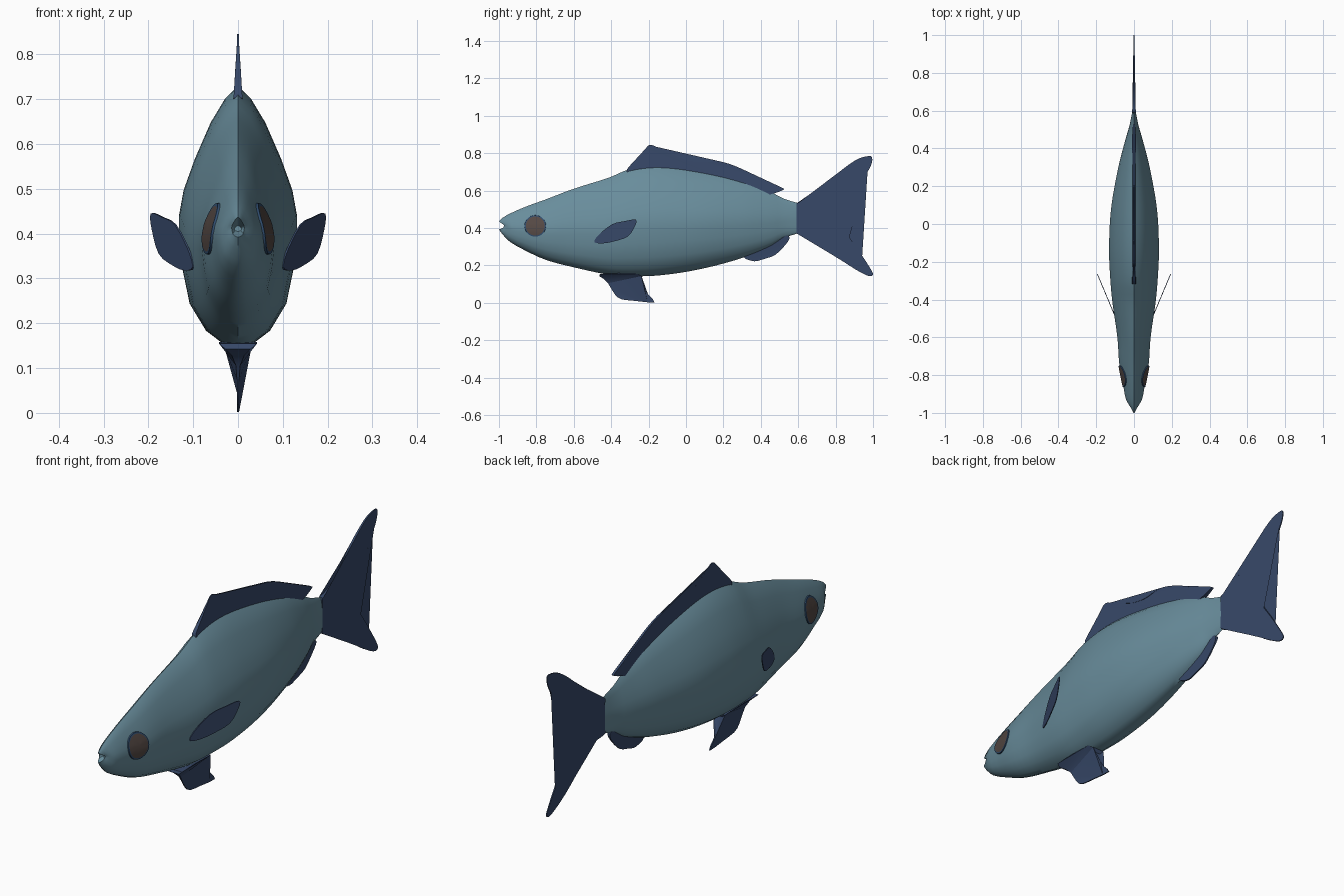
import bpy, bmesh, math
from mathutils import Vector

if "Cube" in bpy.data.objects:
    bpy.data.objects.remove(bpy.data.objects["Cube"])


def mat(name, rgb):
    m = bpy.data.materials.new(name)
    m.diffuse_color = (*rgb, 1)
    m.use_nodes = True
    m.node_tree.nodes["Principled BSDF"].inputs["Base Color"].default_value = m.diffuse_color
    return m


SKIN = mat("blue_grey_skin", (0.14, 0.265, 0.33))
FIN = mat("navy_fin", (0.038, 0.065, 0.14))
EYE = mat("brown_eye", (0.09, 0.066, 0.058))
RIM = mat("blue_eye_rim", (0.03, 0.075, 0.16))


def finish(name, bm, mats, angle=35):
    bmesh.ops.recalc_face_normals(bm, faces=bm.faces)
    me = bpy.data.meshes.new(name)
    bm.to_mesh(me)
    bm.free()
    ob = bpy.data.objects.new(name, me)
    bpy.context.collection.objects.link(ob)
    for m in mats:
        me.materials.append(m)
    bpy.ops.object.select_all(action='DESELECT')
    ob.select_set(True)
    bpy.context.view_layer.objects.active = ob
    bpy.ops.object.shade_smooth_by_angle(angle=math.radians(angle))
    return ob


# Body stations: y, top, bottom, half width
STATIONS = [(-1.0, .437, .392, .014), (-.98, .455, .365, .026), (-.94, .478, .325, .042),
            (-.86, .513, .28, .056), (-.75, .553, .23, .077), (-.6, .61, .19, .088),
            (-.41, .67, .15, .115), (-.3, .715, .142, .125), (-.14, .73, .147, .132),
            (.075, .703, .18, .122), (.3, .652, .24, .083), (.46, .59, .305, .042),
            (.52, .558, .345, .024), (.6, .533, .372, .008)]
# Half cross-section: height fraction, width fraction
SECTION = [(0, 0), (.02, .25), (.07, .55), (.17, .82), (.3, .94), (.42, 1),
           (.5, 1), (.6, .92), (.72, .73), (.86, .46), (.95, .22), (1, 0)]


def station(y):
    """Smoothly interpolated top, bottom and half width at y."""
    n = len(STATIONS)
    i = max(k for k in range(n - 1) if STATIONS[k][0] <= y + 1e-9)
    a, b = STATIONS[i], STATIONS[i + 1]
    p, q = STATIONS[max(i - 1, 0)], STATIONS[min(i + 2, n - 1)]
    h = b[0] - a[0]
    t = (y - a[0]) / h
    out = []
    for c in (1, 2, 3):
        m0 = (b[c] - p[c]) / (b[0] - p[0]) * h
        m1 = (q[c] - a[c]) / (q[0] - a[0]) * h
        out.append((2*t**3 - 3*t*t + 1) * a[c] + (t**3 - 2*t*t + t) * m0
                   + (3*t*t - 2*t**3) * b[c] + (t**3 - t*t) * m1)
    return out


def half_width(y, z):
    top, bot, w = station(y)
    u = min(max((z - bot) / (top - bot), 0), 1)
    for (u0, w0), (u1, w1) in zip(SECTION, SECTION[1:]):
        if u <= u1:
            return w * (w0 + (w1 - w0) * (u - u0) / (u1 - u0))
    return 0


# Body: lofted rings, lips bowed back at the corners, mouth folded inward
bm = bmesh.new()
LOOP = [(u, w) for u, w in SECTION] + [(u, -w) for u, w in SECTION[-2:0:-1]]


def ring(y, top, bot, w, bow):
    return [bm.verts.new((s * w, y + bow * s * s, bot + (top - bot) * u)) for u, s in LOOP]


rows = [ring(-.965, .418, .405, .008, .01)]
ys = []
for (a, *_), (b, *_) in zip(STATIONS, STATIONS[1:]):
    k = max(2, math.ceil((b - a) / .04))
    ys += [a + (b - a) * j / k for j in range(k)]
for y in ys + [.6]:
    rows.append(ring(y, *station(y), .028 * max(0, 1 - (y + 1) / .09)))
N = len(LOOP)
for r, s in zip(rows, rows[1:]):
    for i in range(N):
        bm.faces.new((r[i], r[(i + 1) % N], s[(i + 1) % N], s[i]))
bm.faces.new(rows[0])
bm.faces.new(rows[-1])
finish("body", bm, [SKIN], 40)


# Fins: rounded outlines in (y, z), given a tapering thickness
def rounded(pts, steps=3):
    out, n = [], len(pts)
    for i in range(n):
        p, a, b, q = (Vector(pts[(i + k) % n]) for k in (-1, 0, 1, 2))
        for j in range(steps):
            t = j / steps
            out.append(.5 * (2*a + (b - p)*t + (2*p - 5*a + 4*b - q)*t*t
                             + (3*a - p - 3*b + q)*t**3))
    return out


def fin(name, pts, half, x_at=lambda y: 0, steps=3):
    bm = bmesh.new()
    pts = rounded(pts, steps)
    left, right = ([bm.verts.new((x_at(y) + s * half(y, z), y, z)) for y, z in pts]
                   for s in (-1, 1))
    n = len(pts)
    for i in range(n):
        j = (i + 1) % n
        bm.faces.new((left[i], left[j], right[j], right[i]))
    caps = [bm.faces.new(left), bm.faces.new(right[::-1])]
    bmesh.ops.triangulate(bm, faces=caps, ngon_method='EAR_CLIP')
    return finish(name, bm, [FIN], 30)


def ramp(v, a, b, lo, hi):
    return lo + (hi - lo) * min(max((v - a) / (b - a), 0), 1)


fin("dorsal_fin",
    [(-.315, .715), (-.26, .77), (-.22, .82), (-.19, .845), (-.14, .825), (-.075, .795),
     (-.005, .764), (.075, .749), (.14, .754), (.2, .752), (.29, .72), (.395, .666),
     (.515, .615), (.515, .602), (.46, .583), (.4, .58), (.2, .65), (0, .69), (-.15, .70),
     (-.29, .69)],
    lambda y, z: ramp(z - station(y)[0], -.02, .1, .011, .002))

fin("tail_fin",
    [(.593, .533), (.635, .541), (.715, .59), (.81, .69), (.905, .762), (.965, .783),
     (.995, .778), (.985, .725), (.93, .64), (.86, .52), (.835, .45), (.855, .38),
     (.92, .285), (.985, .185), (.999, .15), (.965, .147), (.865, .205), (.77, .28),
     (.69, .345), (.635, .367), (.593, .370), (.593, .40), (.593, .50)],
    lambda y, z: ramp(y, .593, 1, .0095, .002))

fin("anal_fin",
    [(.31, .245), (.365, .222), (.42, .236), (.475, .255), (.53, .308), (.553, .345),
     (.54, .36), (.5, .355), (.45, .33), (.38, .285)],
    lambda y, z: ramp(z - station(y)[1], -.04, .03, .003, .01))

# Pelvic fin flares out at the root to meet the belly
fin("pelvic_fin",
    [(-.46, .155), (-.44, .128), (-.417, .105), (-.38, .045), (-.342, .018), (-.257, .010),
     (-.168, .002), (-.203, .045), (-.235, .10), (-.245, .128), (-.255, .155)],
    lambda y, z: .0025 + ramp(z, .10, .13, 0, .012) + ramp(z, .13, .155, 0, .028), steps=2)

# Paired pectoral fins and eyes
PECTORAL = [(-.49, .325), (-.465, .365), (-.395, .42), (-.326, .437), (-.268, .445),
            (-.273, .41), (-.31, .355), (-.38, .33), (-.444, .318)]
for side, s in (("right", 1), ("left", -1)):
    fin(side + "_pectoral_fin", PECTORAL, lambda y, z: .002,
        lambda y: s * (.108 + (y + .47) * .42))

    # Eye: disc laid on the head with a thin rim
    bm = bmesh.new()
    cy, cz, seg = -.806, .411, 32

    def on_head(r, a, off):
        y, z = cy + r * math.cos(a), cz + r * math.sin(a)
        return bm.verts.new((s * (half_width(y, z) + off), y, z))

    centre = on_head(0, 0, .005)
    loops = [[on_head(r, 2 * math.pi * i / seg, off) for i in range(seg)]
             for r, off in ((.018, .005), (.036, .005), (.051, .005), (.057, .005), (.058, -.004))]
    for i in range(seg):
        j = (i + 1) % seg
        bm.faces.new((centre, loops[0][i], loops[0][j]))
        for k, (p, q) in enumerate(zip(loops, loops[1:])):
            bm.faces.new((p[i], q[i], q[j], p[j])).material_index = int(k >= 2)
    if sum(f.normal.x for f in bm.faces) * s < 0:
        bmesh.ops.reverse_faces(bm, faces=bm.faces)
    finish(side + "_eye", bm, [EYE, RIM])
